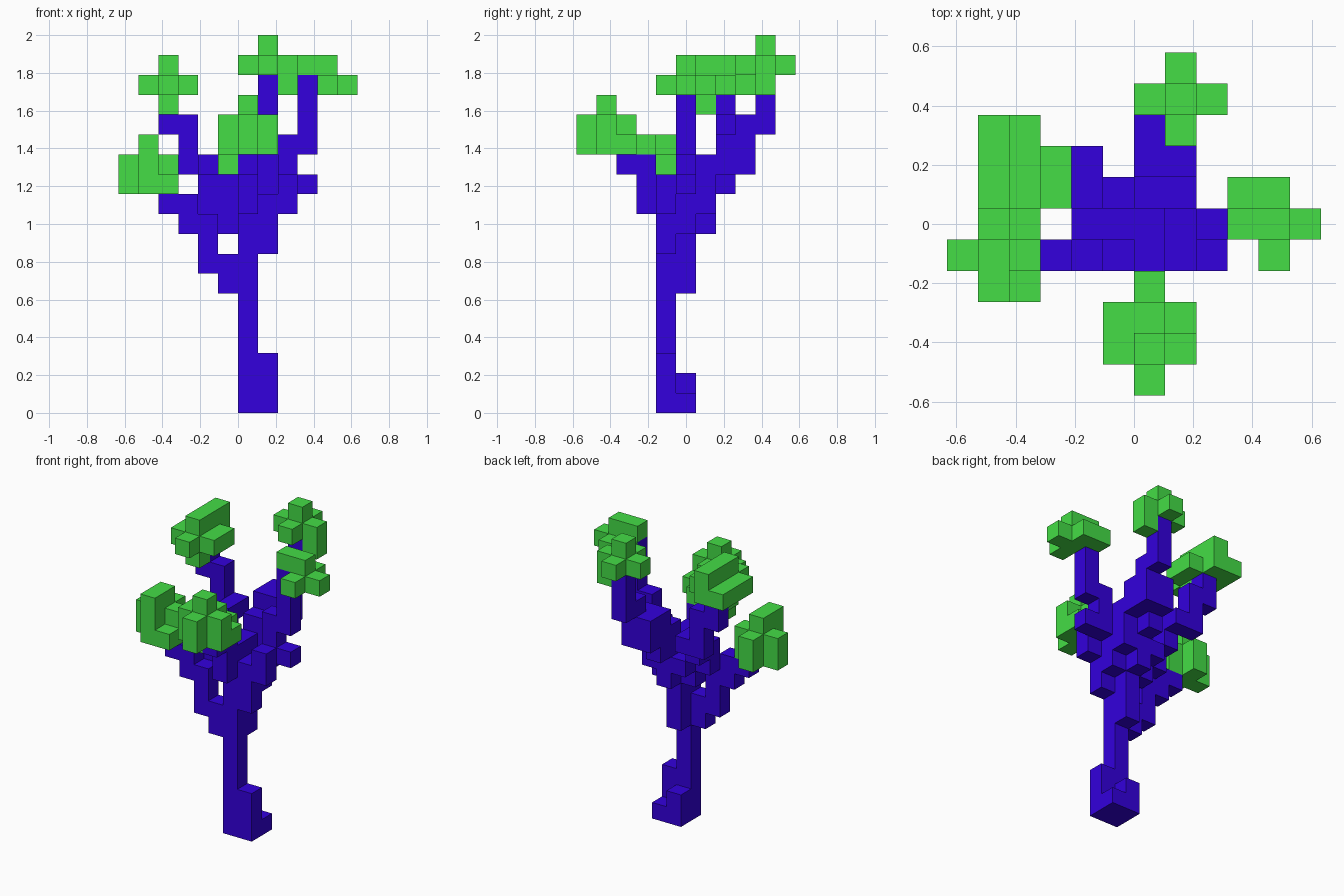
import bpy, bmesh
from mathutils import Vector

if "Cube" in bpy.data.objects:
    bpy.data.objects.remove(bpy.data.objects["Cube"], do_unlink=True)

U = 2 / 19  # edge length of one block


def make_material(name, rgb):
    mat = bpy.data.materials.new(name)
    mat.use_nodes = True
    mat.diffuse_color = (*rgb, 1)
    mat.node_tree.nodes["Principled BSDF"].inputs["Base Color"].default_value = (*rgb, 1)
    return mat


BARK = make_material("violet blue bark", (0.033, 0.0, 0.723))
LEAF = make_material("leaf green", (0.058, 0.723, 0.061))

filled = set()  # every block in use
parts = []      # (name, material, blocks)


def run(*points):
    """Blocks along a path: each leg steps sideways first, then climbs."""
    cell = list(points[0])
    out = {tuple(cell)}
    for target in points[1:]:
        for axis in range(3):
            while cell[axis] != target[axis]:
                cell[axis] += 1 if target[axis] > cell[axis] else -1
                out.add(tuple(cell))
    return out


def cross(x, y, z, height=1):
    """Plus-shaped tuft of leaves, one block of arm on each side."""
    return {(x + i, y + j, z + k) for k in range(height)
            for i in (-1, 0, 1) for j in (-1, 0, 1) if i * j == 0}


def part(name, material, *pieces):
    blocks = set().union(*pieces) - filled
    filled.update(blocks)
    parts.append((name, material, blocks))


# Trunk with its stepped foot and thick upper half
part("trunk", BARK,
     run((0, -1, 0), (0, -1, 11)), run((0, 0, 6), (0, 0, 11)),
     run((0, -1, 0), (1, -1, 2)), run((1, 0, 0), (0, 0, 1)))

# Branches, each starting inside the trunk
part("left_low_branch", BARK,
     run((0, -1, 6), (-1, -1, 7), (-2, -1, 9), (-3, -1, 10), (-4, -1, 10)))
part("left_high_branch", BARK,
     run((0, 0, 9), (-1, 0, 10), (-2, 0, 11), (-2, 1, 12), (-2, 2, 12),
         (-3, 2, 14), (-4, 2, 15)),
     run((-1, 1, 10), (-1, 0, 11)))
part("front_branch", BARK, run((0, -1, 10), (0, -2, 12), (0, -3, 12)))
part("right_branch", BARK,
     run((0, -1, 8), (1, -1, 10), (2, -1, 11), (2, 0, 13), (3, 0, 16)),
     run((1, -1, 9), (1, 0, 10)), run((2, 0, 11), (3, 0, 11)))
part("back_branch", BARK,
     run((0, 0, 9), (0, 1, 11), (0, 2, 13), (0, 3, 13)), run((0, 1, 12)),
     run((0, 1, 10), (1, 1, 12), (1, 2, 13), (1, 3, 14), (1, 4, 16)),
     run((0, 2, 12), (0, 3, 12), (1, 3, 12)))

# Leaf clusters at the branch tips
part("left_low_leaves", LEAF, cross(-5, -1, 11, 2),
     run((-5, -2, 13), (-5, -1, 13)), run((-4, -2, 11)))
part("left_high_leaves", LEAF, cross(-4, 2, 16),
     run((-4, 1, 17), (-4, 3, 17)), run((-5, 1, 16), (-5, 3, 16)),
     run((-3, 1, 16), (-3, 2, 16)), run((-4, 1, 15)), run((-4, 0, 16), (-4, 1, 16)))
part("front_leaves", LEAF, cross(0, -4, 13, 2), run((0, -4, 15)),
     run((-1, -3, 12), (-1, -3, 14)), run((1, -3, 13), (0, -2, 13)))
part("right_leaves", LEAF, cross(4, 0, 16),
     run((3, 0, 17), (4, 0, 17)), run((3, 1, 16)))
part("back_leaves", LEAF, cross(1, 4, 17), run((1, 4, 18)), run((2, 4, 16)))


def build(name, material, blocks):
    """Join the blocks of one part, keeping only faces open to the air."""
    bm = bmesh.new()
    for cell in sorted(blocks):
        centre = Vector((cell[0] + 0.5, cell[1], cell[2] + 0.5))
        for axis in range(3):
            for side in (-1, 1):
                n = Vector((0, 0, 0))
                n[axis] = side
                if tuple(int(c + k) for c, k in zip(cell, n)) in filled:
                    continue
                u = Vector((0, 0, 0))
                u[(axis + 1) % 3] = 0.5
                v = n.cross(u)
                mid = centre + n * 0.5
                corners = (mid - u - v, mid + u - v, mid + u + v, mid - u + v)
                bm.faces.new([bm.verts.new(p * U) for p in corners])
    bmesh.ops.remove_doubles(bm, verts=bm.verts, dist=0.001)
    # Merge coplanar squares into large flat faces
    bmesh.ops.dissolve_limit(bm, angle_limit=0.01, verts=bm.verts, edges=bm.edges)
    mesh = bpy.data.meshes.new(name)
    bm.to_mesh(mesh)
    bm.free()
    mesh.materials.append(material)
    bpy.context.collection.objects.link(bpy.data.objects.new(name, mesh))


for name, material, blocks in parts:
    build(name, material, blocks)
